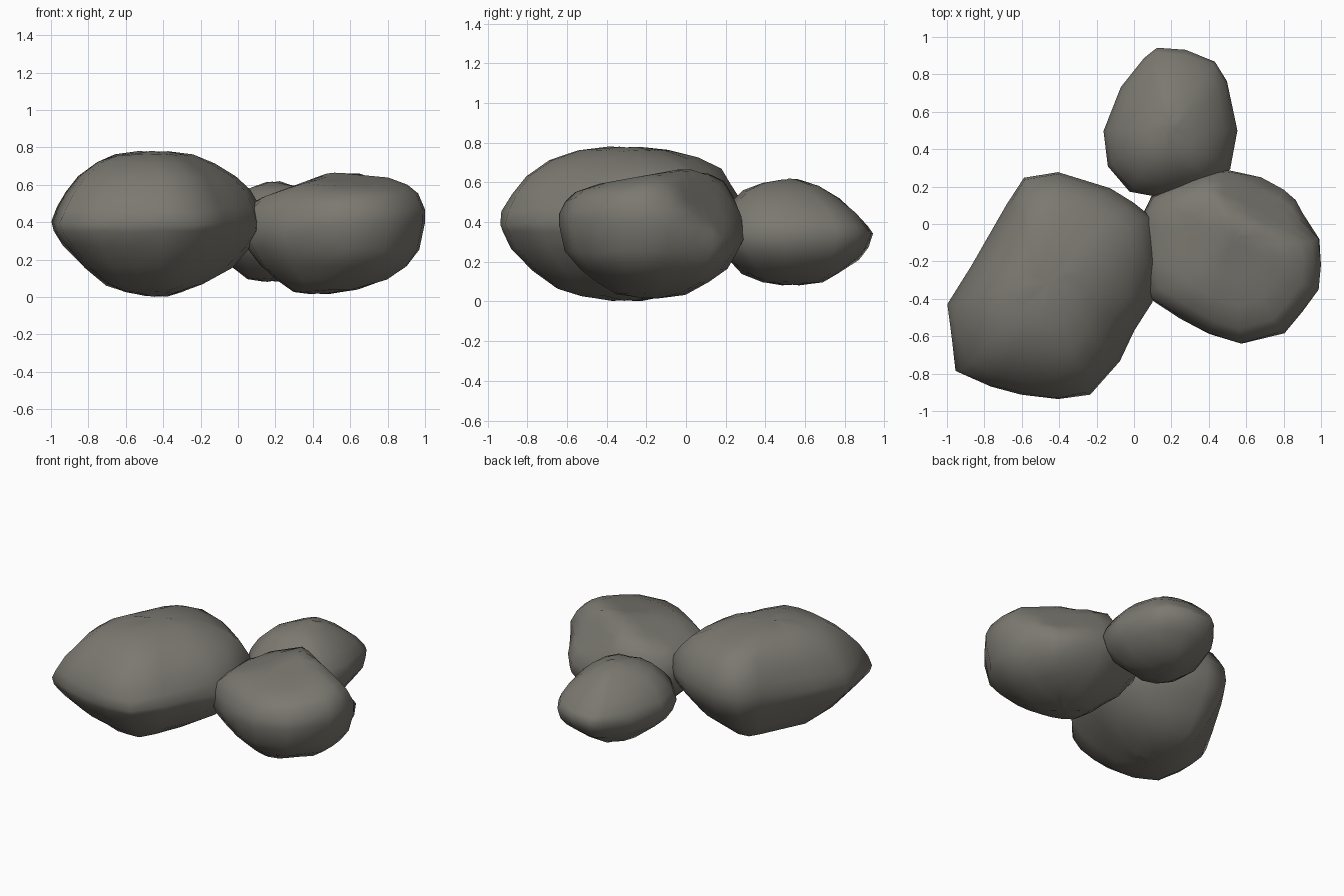
import bpy, bmesh, random
from mathutils import Vector

random.seed(4)
stone = bpy.data.materials.new("stone")
stone.diffuse_color = (0.2, 0.19, 0.165, 1)


def rock(name, centre, outline, rings, planes=(), dents=(), jitter=0.005):
    """Loft scaled copies of a top-view outline. Ring: scale x, scale y, z, shift x, shift y, tilt x, tilt y."""
    cx, cy = centre
    bm = bmesh.new()
    loops = []
    for kx, ky, z, sx, sy, tx, ty in rings:
        loop = []
        for x, y in outline:
            dx, dy = (x - cx) * kx, (y - cy) * ky
            j = [random.uniform(-jitter, jitter) for _ in range(3)]
            loop.append(bm.verts.new((cx + sx + dx + j[0], cy + sy + dy + j[1],
                                      max(0, z + tx * dx + ty * dy + j[2]))))
        loops.append(loop)
    n = len(outline)
    for a, b in zip(loops, loops[1:]):
        for i in range(n):
            k = (i + 1) % n
            bm.faces.new((a[i], a[k], b[k], b[i]))
    for loop in (loops[0], loops[-1]):
        bmesh.ops.poke(bm, faces=[bm.faces.new(loop)])
    # flatten everything beyond a plane, giving broad chipped facets
    for nx, ny, nz, d in planes:
        nrm = Vector((nx, ny, nz))
        d /= nrm.length
        nrm.normalize()
        for v in bm.verts:
            over = v.co.dot(nrm) - d
            if over > 0:
                v.co -= nrm * over
    # press shallow hollows: centre and radius of the pressing ball
    for dx, dy, dz, r in dents:
        c = Vector((dx, dy, dz))
        for v in bm.verts:
            off = v.co - c
            if off.length < r:
                v.co = c + off.normalized() * r
    bmesh.ops.recalc_face_normals(bm, faces=bm.faces)
    me = bpy.data.meshes.new(name)
    bm.to_mesh(me)
    bm.free()
    me.materials.append(stone)
    for p in me.polygons:
        p.use_smooth = True
    ob = bpy.data.objects.new(name, me)
    bpy.context.collection.objects.link(ob)
    return ob


# large boulder on the left
rock("large_rock", (-0.43, -0.33),
     [(-1.0, -0.43), (-0.98, -0.6), (-0.95, -0.79), (-0.77, -0.87), (-0.6, -0.91), (-0.41, -0.94),
      (-0.23, -0.91), (-0.08, -0.73), (0.0, -0.57), (0.1, -0.42), (0.14, -0.2), (0.1, 0.04),
      (0.0, 0.11), (-0.13, 0.19), (-0.41, 0.275), (-0.59, 0.245), (-0.68, 0.11), (-0.87, -0.22)],
     [(0.1, 0.12, 0.006, 0, 0.03, 0, 0), (0.28, 0.36, 0.03, -0.02, 0.02, 0, 0),
      (0.45, 0.56, 0.065, -0.02, 0.02, 0, 0), (0.7, 0.75, 0.16, 0, 0.01, 0, 0),
      (0.88, 0.9, 0.27, 0, 0, 0, 0), (0.98, 0.98, 0.35, 0, 0, 0, 0),
      (1.0, 1.0, 0.41, 0, 0, 0, 0.04), (0.95, 0.98, 0.49, 0, 0, 0, 0.06),
      (0.87, 0.91, 0.57, 0, 0.01, 0, 0.04), (0.74, 0.81, 0.65, 0, 0.02, -0.01, 0.03),
      (0.55, 0.62, 0.72, -0.01, 0.02, -0.02, 0.01), (0.36, 0.38, 0.76, -0.02, 0.02, -0.01, 0),
      (0.15, 0.15, 0.777, -0.02, 0.03, 0, 0)])

# medium boulder on the right, chipped at its back corner
rock("medium_rock", (0.52, -0.18),
     [(0.05, -0.38), (0.24, -0.5), (0.40, -0.59), (0.57, -0.64), (0.80, -0.58), (0.9, -0.47),
      (0.99, -0.35), (1.0, -0.21), (0.99, -0.08), (0.9, 0.06), (0.88, 0.15), (0.82, 0.21),
      (0.68, 0.26), (0.5, 0.29), (0.36, 0.27), (0.1, 0.15), (0.03, 0.02), (0.02, -0.2)],
     [(0.12, 0.12, 0.02, -0.08, 0, 0, 0), (0.35, 0.38, 0.035, -0.05, 0, 0.04, 0),
      (0.6, 0.6, 0.095, -0.01, 0.01, 0, 0), (0.8, 0.8, 0.165, 0, 0.01, 0, 0),
      (0.93, 0.93, 0.25, 0, 0, 0, 0), (1.0, 1.0, 0.35, 0, 0, 0.09, -0.07),
      (0.99, 0.99, 0.44, 0, 0, 0.06, 0), (0.92, 0.93, 0.52, 0, 0, 0.07, 0.04),
      (0.8, 0.82, 0.58, 0, 0, 0.05, 0.08), (0.58, 0.6, 0.63, 0, 0.02, 0.02, 0.08),
      (0.35, 0.36, 0.65, 0, 0.04, 0, 0.06), (0.12, 0.12, 0.665, 0, 0.08, 0, 0)],
     planes=[(0.42, 0.7, 0.58, 0.652), (-0.37, 0, 1, 0.485), (0, -0.18, 1, 0.672)],
     dents=[(0.9, 0.46, 0.62, 0.4)])

# small boulder at the back
rock("small_rock", (0.2, 0.53),
     [(0.12, 0.945), (0.28, 0.93), (0.43, 0.87), (0.5, 0.76), (0.55, 0.5), (0.51, 0.29),
      (0.4, 0.19), (0.28, 0.16), (0.14, 0.14), (-0.02, 0.17), (-0.14, 0.31), (-0.16, 0.5),
      (-0.07, 0.73), (0.05, 0.89)],
     [(0.12, 0.12, 0.085, -0.02, 0, 0, 0), (0.36, 0.38, 0.1, -0.02, 0, 0, 0),
      (0.6, 0.6, 0.14, 0, -0.01, 0, 0), (0.84, 0.82, 0.21, 0, 0, 0, 0),
      (0.95, 0.94, 0.27, 0, 0, 0, 0), (1.0, 1.0, 0.34, 0, 0, 0, 0),
      (0.95, 0.94, 0.4, 0, 0, 0, -0.06), (0.81, 0.8, 0.47, 0, 0, 0, -0.08),
      (0.6, 0.6, 0.54, 0, -0.01, 0, -0.08), (0.34, 0.36, 0.59, 0, -0.01, 0, -0.06),
      (0.1, 0.1, 0.615, -0.01, -0.01, 0, 0)])
